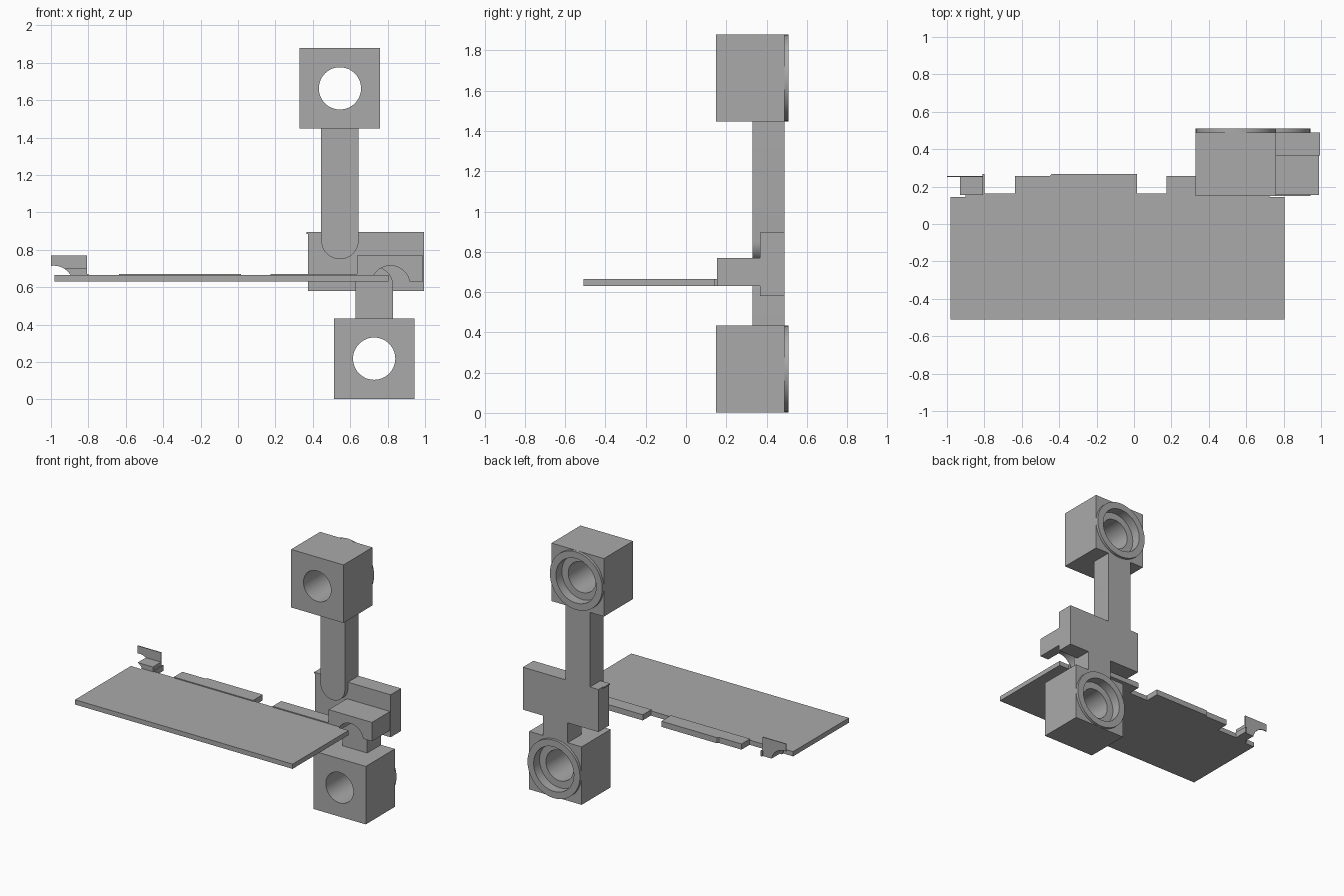
import bpy
import bmesh
from math import sin, cos, radians, asin, degrees

if "Cube" in bpy.data.objects:
    bpy.data.objects.remove(bpy.data.objects["Cube"])

grey = bpy.data.materials.new("plain grey")
grey.use_nodes = True
COLOUR = (0.4, 0.4, 0.4, 1)
grey.diffuse_color = COLOUR
grey.node_tree.nodes["Principled BSDF"].inputs["Base Color"].default_value = COLOUR


def prism(name, outline, start, end, axis="y"):
    """Extrude an outline: (x, z) points along y, or (x, y) points along z."""
    bm = bmesh.new()
    place = (lambda a, b: (a, start, b)) if axis == "y" else (lambda a, b: (a, b, start))
    face = bm.faces.new([bm.verts.new(place(a, b)) for a, b in outline])
    grown = bmesh.ops.extrude_face_region(bm, geom=[face])
    moved = [g for g in grown["geom"] if isinstance(g, bmesh.types.BMVert)]
    step = end - start
    bmesh.ops.translate(bm, verts=moved, vec=(0, step, 0) if axis == "y" else (0, 0, step))
    bmesh.ops.recalc_face_normals(bm, faces=bm.faces)
    mesh = bpy.data.meshes.new(name)
    bm.to_mesh(mesh)
    bm.free()
    mesh.materials.append(grey)
    obj = bpy.data.objects.new(name, mesh)
    bpy.context.collection.objects.link(obj)
    return obj


def rect(x0, x1, z0, z1):
    return [(x0, z0), (x1, z0), (x1, z1), (x0, z1)]


def arc(cx, cz, r, a0, a1, steps=24):
    angles = [radians(a0 + (a1 - a0) * i / steps) for i in range(steps + 1)]
    return [(cx + r * cos(a), cz + r * sin(a)) for a in angles]


def circle(cx, cz, r):
    return arc(cx, cz, r, 0, 360, 48)[:-1]


def cut(obj, cutter):
    mod = obj.modifiers.new("cut", "BOOLEAN")
    mod.operation = "DIFFERENCE"
    mod.solver = "EXACT"
    mod.object = cutter
    bpy.context.view_layer.objects.active = obj
    bpy.ops.object.modifier_apply(modifier=mod.name)
    bpy.data.objects.remove(cutter)


def smooth(obj):
    bpy.ops.object.select_all(action="DESELECT")
    obj.select_set(True)
    bpy.context.view_layer.objects.active = obj
    bpy.ops.object.shade_smooth_by_angle(angle=radians(30))


BACK = 0.49      # rear face shared by the blocks, arms and back plate
HALF = 0.215     # half width of a socket block
BORE, RECESS = 0.113, 0.165

# Socket blocks: square body, through bore, recess and raised rim at the back
for name, cx, cz in (("upper", 0.545, 1.663), ("lower", 0.728, HALF + 0.003)):
    body = prism(name + "_socket_block", rect(cx - HALF, cx + HALF, cz - HALF, cz + HALF), 0.15, BACK)
    cut(body, prism("bore", circle(cx, cz, BORE), 0, 1))
    cut(body, prism("recess", circle(cx, cz, RECESS), 0.44, 1))
    smooth(body)
    rim = prism(name + "_socket_rim", circle(cx, cz, HALF), BACK - 0.005, 0.51)
    cut(rim, prism("opening", circle(cx, cz, RECESS), 0, 1))
    smooth(rim)

# Arms with one rounded end each
smooth(prism("upper_arm", [(0.645, 1.46), (0.445, 1.46)] + arc(0.545, 0.85, 0.1, 180, 360), 0.33, BACK))
smooth(prism("lower_arm", [(0.627, 0.425), (0.829, 0.425)] + arc(0.728, 0.61, 0.101, 0, 180), 0.33, BACK))

# Back plate with its small corner lip
prism("back_plate", rect(0.375, 0.995, 0.58, 0.895), 0.367, BACK)
prism("back_plate_lip", rect(0.367, 0.376, 0.885, 0.895), 0.367, 0.44)

# Arched bracket in front of the back plate
R, CZ, LOW, TOP = 0.105, 0.61, 0.63, 0.77
tilt = degrees(asin((LOW - CZ) / R))
arch = arc(0.815, CZ, R, 180 - tilt, tilt)
smooth(prism("arched_bracket", [(0.635, LOW)] + arch + [(0.99, LOW), (0.99, TOP), (0.635, TOP)], 0.155, 0.37))

# Clip at the far end: a thin upright sheet and a low foot, both notched by the same arch
clip_x, inner, mid = -0.985, -0.807, 0.70
sheet_arc = arc(clip_x, CZ, R, 98, tilt)
smooth(prism("clip_sheet", sheet_arc + [(inner, LOW), (inner, TOP), (-1, TOP)], 0.25, 0.257))
foot_arc = arc(clip_x, CZ, R, degrees(asin((mid - CZ) / R)), tilt)
smooth(prism("clip_foot", foot_arc + [(inner, LOW), (inner, mid)], 0.155, 0.255))
prism("clip_end", rect(inner - 0.004, inner + 0.007, LOW, 0.672), 0.155, 0.268)

# Flat board and the tabs along its back edge
prism("board", rect(-0.98, 0.805, -0.51, 0.145), LOW, 0.665, "z")
prism("board_edge_strip", rect(-0.9, 0.725, 0.14, 0.162), LOW, 0.665, "z")
long_tab = [(-0.635, 0.155), (0.015, 0.155), (0.015, 0.268), (-0.44, 0.268), (-0.45, 0.256), (-0.635, 0.256)]
prism("long_tab", long_tab, LOW, 0.672, "z")
prism("short_tab", rect(0.175, 0.64, 0.155, 0.256), LOW, 0.672, "z")
